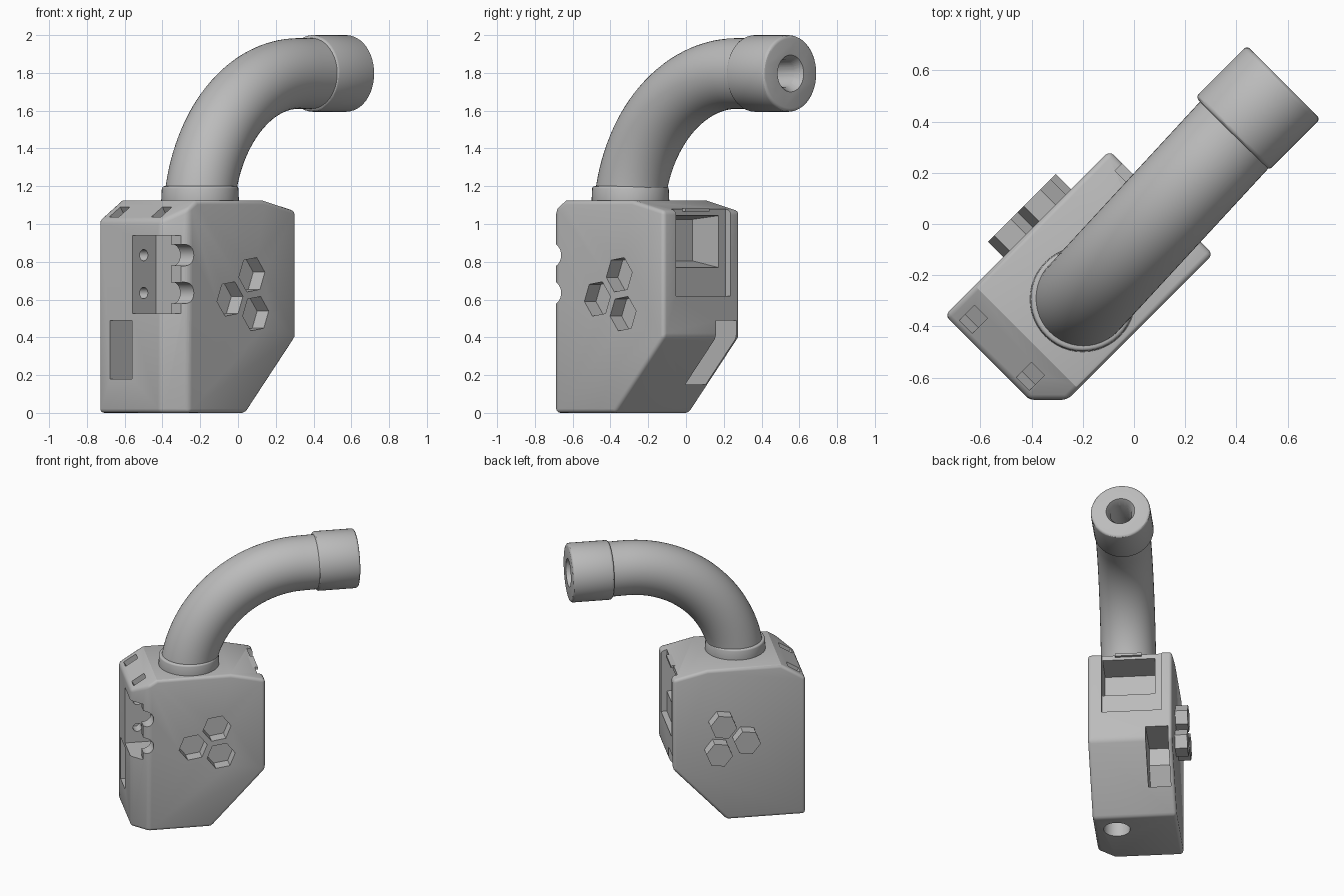
import bpy, bmesh
from math import pi, sin, cos, radians
from mathutils import Matrix, Vector

if "Cube" in bpy.data.objects:
    bpy.data.objects.remove(bpy.data.objects["Cube"])

grey = bpy.data.materials.new("light grey")
grey.use_nodes = True
grey.diffuse_color = (0.5, 0.5, 0.5, 1)
grey.node_tree.nodes["Principled BSDF"].inputs["Base Color"].default_value = (0.5, 0.5, 0.5, 1)

# Everything is built along its own length (x), width (y) and height (z),
# then turned to face the corner.
TURN = Matrix.Rotation(pi / 4, 4, "Z")
parts = []


def finish(name, bm, keep=True):
    bmesh.ops.recalc_face_normals(bm, faces=bm.faces)
    mesh = bpy.data.meshes.new(name)
    bm.to_mesh(mesh)
    bm.free()
    mesh.materials.append(grey)
    ob = bpy.data.objects.new(name, mesh)
    bpy.context.collection.objects.link(ob)
    if keep:
        parts.append(ob)
    return ob


def prism(profile, y0, y1):
    """Extrude an (x, z) outline from y0 to y1."""
    bm = bmesh.new()
    face = bm.faces.new([bm.verts.new((x, y0, z)) for x, z in profile])
    out = bmesh.ops.extrude_face_region(bm, geom=[face])
    moved = [v for v in out["geom"] if isinstance(v, bmesh.types.BMVert)]
    bmesh.ops.translate(bm, verts=moved, vec=(0, y1 - y0, 0))
    return bm


def box(x0, x1, y0, y1, z0, z1):
    return prism([(x0, z0), (x1, z0), (x1, z1), (x0, z1)], y0, y1)


def rod(center, axis, r, length, r2=None):
    bm = bmesh.new()
    rot = Vector((0, 0, 1)).rotation_difference(Vector(axis)).to_matrix().to_4x4()
    bmesh.ops.create_cone(bm, cap_ends=True, segments=48, radius1=r,
                          radius2=r if r2 is None else r2, depth=length,
                          matrix=Matrix.Translation(center) @ rot)
    return bm


def soften(bm, width):
    edges = [e for e in bm.edges if e.calc_face_angle(0) > 0.6]
    bmesh.ops.bevel(bm, geom=edges, offset=width, segments=3, profile=0.5, affect="EDGES")


def cut(target, bm):
    cutter = finish("cutter", bm, False)
    cutter.hide_render = True
    mod = target.modifiers.new("cut", "BOOLEAN")
    mod.operation = "DIFFERENCE"
    mod.solver = "EXACT"
    mod.object = cutter
    bpy.context.view_layer.objects.active = target
    bpy.ops.object.modifier_apply(modifier=mod.name)
    bpy.data.objects.remove(cutter)


# Housing: side outline, one sliced upright corner, softened edges
bm = prism([(-0.775, 0), (-0.235, 0), (0.135, 0.4), (0.135, 1.07), (-0.1, 1.125),
            (-0.61, 1.125), (-0.775, 1.02)], -0.302, 0.27)
bmesh.ops.recalc_face_normals(bm, faces=bm.faces)
bmesh.ops.bisect_plane(bm, geom=bm.verts[:] + bm.edges[:] + bm.faces[:],
                       plane_co=(-0.775, -0.197, 0), plane_no=(-1, -1, 0), clear_outer=True)
bmesh.ops.holes_fill(bm, edges=[e for e in bm.edges if e.is_boundary])
soften(bm, 0.022)
housing = finish("housing", bm)

# Hexagon cluster: sockets on one side, matching studs on the other
for i in range(3):
    a = radians(68 + 120 * i)
    cx, cz = -0.243 + 0.12 * cos(a), 0.62 + 0.12 * sin(a)

    def hexagon(r):
        return [(cx + r * cos(a + k * pi / 3), cz + r * sin(a + k * pi / 3)) for k in range(6)]

    cut(housing, prism(hexagon(0.098), -0.4, -0.215))
    finish(f"hexagon_stud_{i + 1}", prism(hexagon(0.092), 0.25, 0.354))

# Rear window: shallow step open at the top, then a tapered well
cut(housing, box(0.095, 0.3, -0.21, 0.2, 0.62, 1.3))
well = box(-0.1, 0.2, -0.205, 0.15, 0.75, 1.055)
for v in well.verts:
    if v.co.x < 0:
        v.co.z = 0.92 + (v.co.z - 0.91) * 0.72
cut(housing, well)
finish("window_tab", box(0.07, 0.115, -0.12, 0.06, 1.065, 1.083))

# Rear and front slots, and the underside hole
cut(housing, prism([(-0.17, 0.49), (0.3, 0.49), (0.3, 0.15), (-0.33, 0.15), (-0.17, 0.36)], 0.09, 0.243))
cut(housing, box(-0.9, -0.57, 0.02, 0.185, 0.18, 0.49))
cut(housing, rod((-0.39, -0.15, 0), (0, 0, 1), 0.09, 0.4))

# Terminal recess, opened through the corner, with screw holes and driver bores
cut(housing, box(-0.9, -0.6, -0.2, 0.015, 0.525, 0.94))
cut(housing, box(-0.9, -0.7, -0.4, -0.19, 0.525, 0.94))
for z in (0.635, 0.835):
    cut(housing, rod((-0.69, -0.24, z), (0, 1, 0), 0.057, 0.3))
    cut(housing, rod((-0.69, 0.03, z), (0, 1, 0), 0.03, 0.14))

# Two small pockets in the sloped front shoulder
for y in (0.18, -0.135):
    pocket = box(-0.05, 0.05, -0.036, 0.036, -0.06, 0.08)
    pocket.transform(Matrix.Translation((-0.708, y, 1.065)) @ Matrix.Rotation(-0.58, 4, "Y"))
    cut(housing, pocket)

# Collar at the foot of the pipe
bm = rod((-0.35, -0.066, 1.15), (0, 0, 1), 0.207, 0.1, 0.202)
soften(bm, 0.012)
finish("collar", bm)

# Bent pipe: rings swept along a broad arc that leans at its foot
lean = 0.04
bend, hub_x, top_z = 0.782, 0.42, 1.797
path = []
for k in range(29):
    t = radians(9 + 81 * k / 28)
    path.append((hub_x - bend * cos(t), top_z - bend + bend * sin(t), t))
path.append((0.6, top_z, pi / 2))
bm = bmesh.new()
rings = []
for x, z, t in path:
    ring = []
    for k in range(48):
        b = k * pi / 24
        out = 0.187 * cos(b)
        ring.append(bm.verts.new((x - out * cos(t), -0.066 + lean * (x + 0.35) + 0.187 * sin(b),
                                  z + out * sin(t))))
    rings.append(ring)
for r0, r1 in zip(rings, rings[1:]):
    for k in range(48):
        n = (k + 1) % 48
        bm.faces.new((r0[k], r0[n], r1[n], r1[k]))
bm.faces.new(rings[0])
bm.faces.new(rings[-1])
pipe = finish("bent_pipe", bm)

# End cap with a countersunk bore
axis = Vector((1, 0, 0))
mid = Vector((0.663, -0.022, top_z))
bm = rod(mid, axis, 0.203, 0.285)
soften(bm, 0.018)
cap = finish("end_cap", bm)
cut(cap, rod(mid + axis * 0.13, axis, 0.07, 0.08, 0.112))
for ob in (cap, pipe):
    cut(ob, rod(mid, axis, 0.073, 0.6))

# Shade and turn the whole assembly
for ob in parts:
    ob.matrix_world = TURN
    bpy.ops.object.select_all(action="DESELECT")
    ob.select_set(True)
    bpy.context.view_layer.objects.active = ob
    bpy.ops.object.shade_smooth_by_angle(angle=radians(30))
